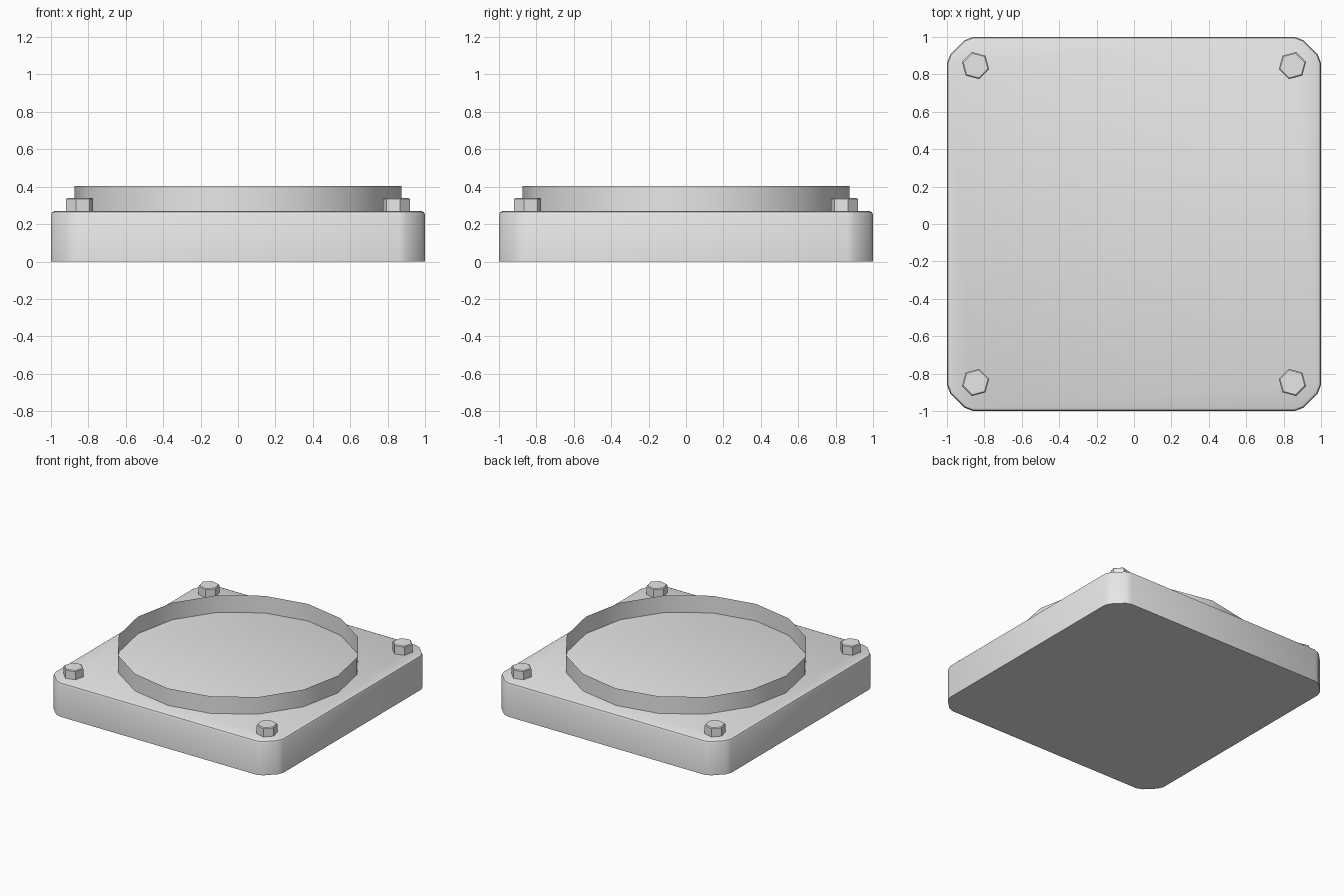
import bpy, bmesh, math

if "Cube" in bpy.data.objects:
    bpy.data.objects.remove(bpy.data.objects["Cube"])

grey = bpy.data.materials.new("light_grey")
grey.diffuse_color = (0.8, 0.8, 0.8, 1)
grey.use_nodes = True
grey.node_tree.nodes["Principled BSDF"].inputs["Base Color"].default_value = grey.diffuse_color

BASE_TOP = 0.27


def finish(name, bm, angle=30):
    """Turn a bmesh into a named, coloured, smooth-by-angle object."""
    mesh = bpy.data.meshes.new(name)
    bm.to_mesh(mesh)
    bm.free()
    mesh.materials.append(grey)
    ob = bpy.data.objects.new(name, mesh)
    bpy.context.collection.objects.link(ob)
    bpy.ops.object.select_all(action='DESELECT')
    ob.select_set(True)
    bpy.context.view_layer.objects.active = ob
    bpy.ops.object.shade_smooth_by_angle(angle=math.radians(angle))
    return ob


def prism(points, z0, z1, caps=True):
    """Extrude an outline upward; without caps it is an open band."""
    bm = bmesh.new()
    low = [bm.verts.new((x, y, z0)) for x, y in points]
    high = [bm.verts.new((x, y, z1)) for x, y in points]
    n = len(points)
    for i in range(n):
        j = (i + 1) % n
        bm.faces.new((low[i], low[j], high[j], high[i]))
    if caps:
        bm.faces.new(low[::-1])
        bm.faces.new(high)
    return bm


def bevel_top(bm, z, width, segments):
    edges = [e for e in bm.edges if all(abs(v.co.z - z) < 1e-5 for v in e.verts)]
    bmesh.ops.bevel(bm, geom=edges, offset=width, segments=segments,
                    profile=0.5, affect='EDGES')


def polygon(sides, radius, turn=0, cx=0, cy=0):
    return [(cx + radius * math.cos(turn + math.tau * i / sides),
             cy + radius * math.sin(turn + math.tau * i / sides))
            for i in range(sides)]


# Square base with softened, cut-off corners
corner = [(1, 0.86), (0.983, 0.905), (0.905, 0.983), (0.86, 1)]
outline = []
for k in range(4):
    for x, y in corner:
        for _ in range(k):
            x, y = -y, x
        outline.append((x, y))
bm = prism(outline, 0, BASE_TOP)
bevel_top(bm, BASE_TOP, 0.02, 2)
finish("base", bm, 35)

# Thin open collar on top
finish("collar", prism(polygon(16, 0.875), BASE_TOP, 0.405, caps=False))

# Hexagonal bolt heads, mirrored from corner to corner
for sx, side in ((-1, "left"), (1, "right")):
    for sy, end in ((-1, "front"), (1, "back")):
        turn = math.radians(15) * sx * sy
        bm = prism(polygon(6, 0.075, turn, sx * 0.847, sy * 0.847),
                   BASE_TOP - 0.01, 0.34)
        bevel_top(bm, 0.34, 0.006, 1)
        finish(f"bolt_{end}_{side}", bm)
